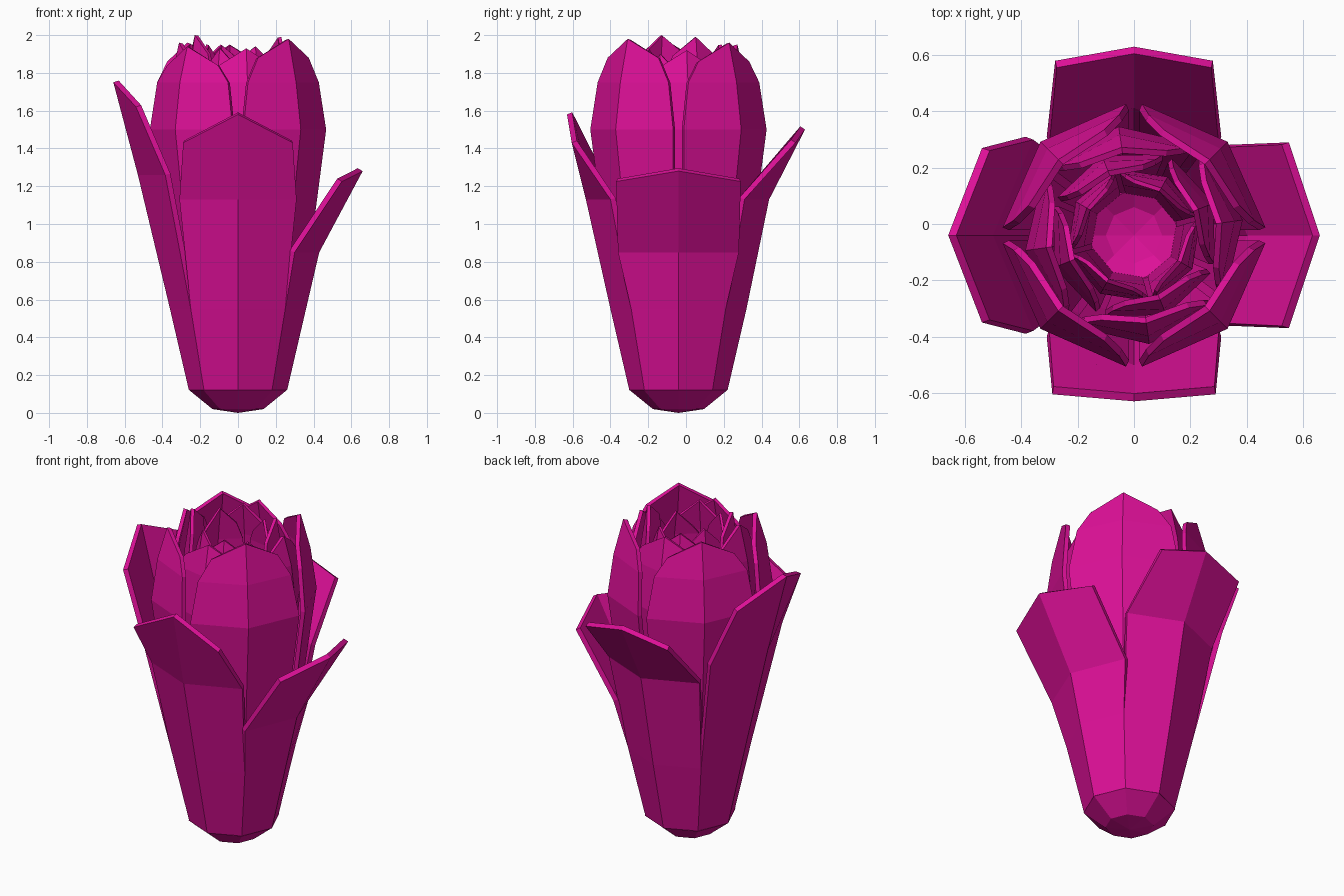
import bpy, bmesh
from math import sin, cos, radians, pi

if "Cube" in bpy.data.objects:
    bpy.data.objects.remove(bpy.data.objects["Cube"], do_unlink=True)

AXIS_Y = -0.04  # the bud's stem axis sits slightly forward

magenta = bpy.data.materials.new("magenta petal")
magenta.use_nodes = True
COLOUR = (0.72, 0.005, 0.31, 1)
magenta.diffuse_color = COLOUR
bsdf = magenta.node_tree.nodes["Principled BSDF"]
bsdf.inputs["Base Color"].default_value = COLOUR
bsdf.inputs["Roughness"].default_value = 0.6


def finish(name, bm):
    mesh = bpy.data.meshes.new(name)
    bm.to_mesh(mesh)
    bm.free()
    mesh.materials.append(magenta)
    obj = bpy.data.objects.new(name, mesh)
    bpy.context.collection.objects.link(obj)
    return obj


def petal(name, angle, rows, thickness):
    """Folded petal; each row is mid z, mid radius, edge z, edge radius, half width."""
    a = radians(angle)
    bm = bmesh.new()
    grid = []
    for zm, rm, ze, re, hw in rows:
        line = []
        for r, t, z in ((re, -hw, ze), (rm, 0, zm), (re, hw, ze)):
            line.append(bm.verts.new((r * cos(a) - t * sin(a),
                                      r * sin(a) + t * cos(a) + AXIS_Y, z)))
        grid.append(line)
    for low, high in zip(grid, grid[1:]):
        for j in range(2):
            bm.faces.new((low[j], low[j + 1], high[j + 1], high[j]))
    obj = finish(name, bm)
    shell = obj.modifiers.new("thickness", "SOLIDIFY")
    shell.thickness = thickness
    shell.offset = -1


# Four outer petals share the lower rows and differ in bend and tip
FOOT = [(0.12, 0.26, 0.12, 0.18, 0.18), (0.55, 0.36, 0.55, 0.25, 0.25)]
outer = {
    "left": (0, (0.85, 0.43, 0.85, 0.30, 0.32), (1.28, 0.66, 1.225, 0.55, 0.33)),
    "back": (90, (1.13, 0.48, 1.13, 0.35, 0.31), (1.50, 0.67, 1.43, 0.62, 0.28)),
    "right": (180, (1.26, 0.53, 1.26, 0.385, 0.35), (1.75, 0.66, 1.62, 0.54, 0.31)),
    "front": (270, (1.13, 0.49, 1.13, 0.36, 0.31), (1.58, 0.59, 1.43, 0.565, 0.29)),
}
for side, (angle, bend, tip) in outer.items():
    petal("outer_petal_" + side, angle, FOOT + [bend, tip], 0.03)


# Inner whorls: the same upright petal at shrinking sizes
def whorl(name, start, size, tips, thickness):
    foot = (1 + size) / 2
    for i, tip in enumerate(tips):
        rows = [(0.12, 0.22 * foot, 0.12, 0.17 * foot, 0.14 * foot)]
        for zm, rm, ze, re, hw in ((0.85, 0.38, 0.85, 0.29, 0.25),
                                   (1.5, 0.47, 1.5, 0.35, 0.31),
                                   (1.75, 0.435, 1.75, 0.34, 0.265),
                                   (tip, 0.38, tip - 0.1, 0.34, 0.19)):
            rows.append((zm, rm * size, ze, re * size, hw * size))
        petal(f"{name}_{i + 1}", start + 90 * i, rows, thickness)


whorl("middle_petal", 45, 1.0, (1.96, 1.96, 1.94, 1.98), 0.025)
whorl("inner_petal", 8, 0.83, (1.92, 1.95, 1.96, 1.93), 0.022)
whorl("heart_petal", 22, 0.65, (1.99, 1.95, 2.0, 1.94), 0.02)
whorl("core_petal", 60, 0.51, (1.92, 1.95, 1.93, 1.9), 0.015)

# Faceted base, hollowed into a small bowl at the heart of the bud
SIDES = 8
bm = bmesh.new()
bottom = bm.verts.new((0, AXIS_Y, 0))
floor = bm.verts.new((0, AXIS_Y, 0.07))
rings = []
for r, z in ((0.135, 0.02), (0.258, 0.12), (0.165, 0.13), (0.1, 0.09)):
    rings.append([bm.verts.new((r * cos(2 * pi * k / SIDES),
                                r * sin(2 * pi * k / SIDES) + AXIS_Y, z))
                  for k in range(SIDES)])
for k in range(SIDES):
    n = (k + 1) % SIDES
    bm.faces.new((bottom, rings[0][n], rings[0][k]))
    bm.faces.new((floor, rings[-1][k], rings[-1][n]))
    for low, high in zip(rings, rings[1:]):
        bm.faces.new((low[k], low[n], high[n], high[k]))
finish("bud_base", bm)
